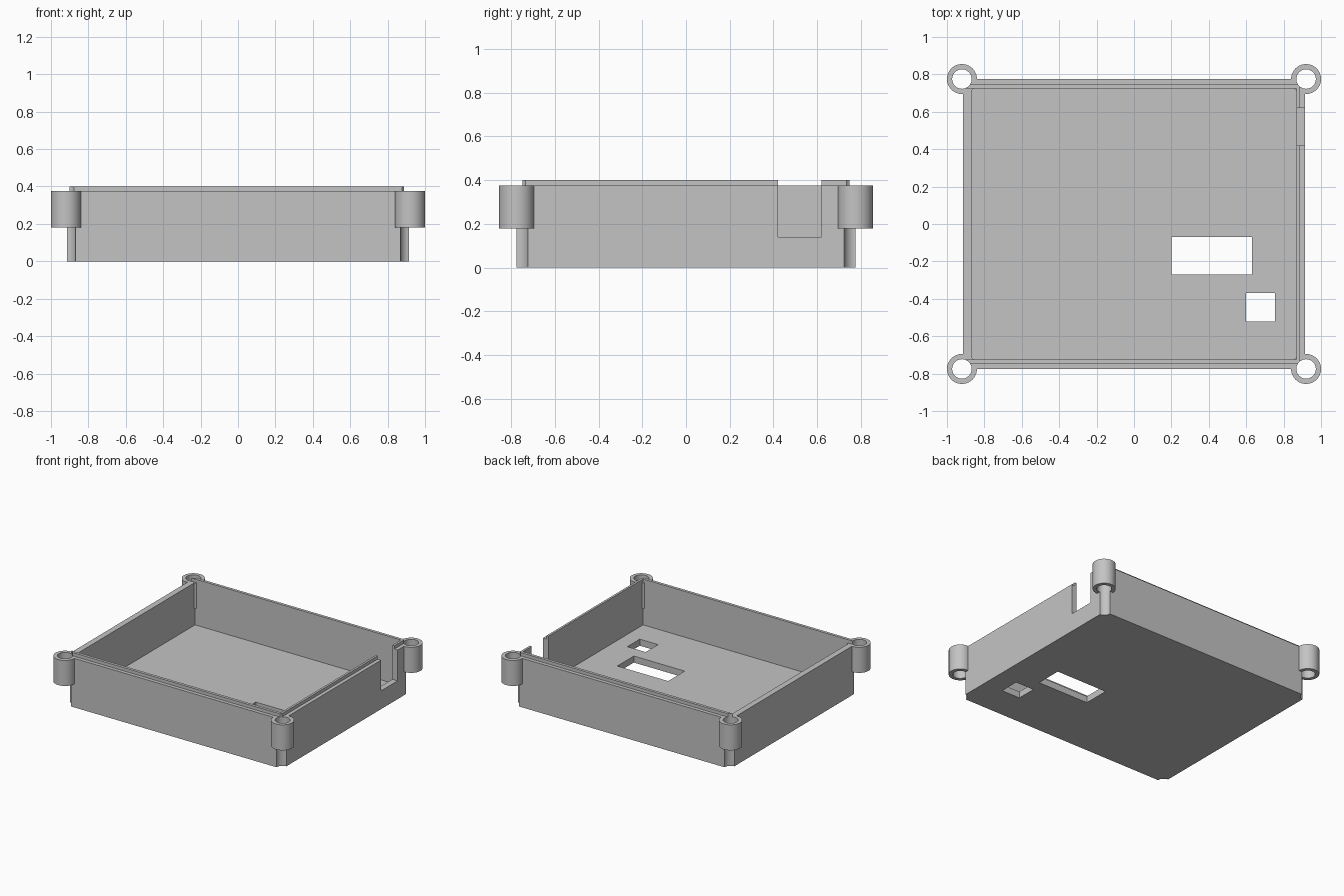
import bpy
import math

scene_cube = bpy.data.objects.get("Cube")
if scene_cube:
    bpy.data.objects.remove(scene_cube, do_unlink=True)

# Main sizes
HALF_X, HALF_Y = 0.915, 0.775      # outer walls
IN_X, IN_Y = 0.87, 0.725           # cavity
WALL_TOP, LIP_TOP, FLOOR = 0.375, 0.4, 0.05
BOSS_X, BOSS_Y = 0.92, 0.775
BOSS_R, HOLE_R, BOSS_BASE = 0.08, 0.052, 0.18

grey = bpy.data.materials.new("light grey plastic")
grey.use_nodes = True
COLOUR = (0.55, 0.55, 0.55, 1)
grey.diffuse_color = COLOUR
grey.node_tree.nodes["Principled BSDF"].inputs["Base Color"].default_value = COLOUR


def box(name, x0, x1, y0, y1, z0, z1):
    bpy.ops.mesh.primitive_cube_add(
        size=1, location=((x0 + x1) / 2, (y0 + y1) / 2, (z0 + z1) / 2))
    ob = bpy.context.object
    ob.name = name
    ob.scale = (x1 - x0, y1 - y0, z1 - z0)
    bpy.ops.object.transform_apply(location=False, rotation=False, scale=True)
    ob.data.materials.append(grey)
    return ob


def cylinder(name, x, y, r, z0, z1):
    bpy.ops.mesh.primitive_cylinder_add(
        vertices=64, radius=r, depth=z1 - z0, location=(x, y, (z0 + z1) / 2))
    ob = bpy.context.object
    ob.name = name
    ob.data.materials.append(grey)
    return ob


def combine(target, tool, operation):
    """Apply a boolean and remove the tool."""
    mod = target.modifiers.new("bool", "BOOLEAN")
    mod.operation, mod.object, mod.solver = operation, tool, "EXACT"
    bpy.context.view_layer.objects.active = target
    bpy.ops.object.modifier_apply(modifier=mod.name)
    bpy.data.objects.remove(tool, do_unlink=True)


# Open tray
tray = box("enclosure_tray", -HALF_X, HALF_X, -HALF_Y, HALF_Y, 0, WALL_TOP)
combine(tray, box("cavity", -IN_X, IN_X, -IN_Y, IN_Y, FLOOR, 1), "DIFFERENCE")

# Raised lip on three sides, open on the left-hand end
lip = box("lip", -0.9, 0.887, -0.747, 0.747, WALL_TOP - 0.02, LIP_TOP)
combine(lip, box("lip_inside", -1.2, IN_X, -IN_Y, IN_Y, 0, 1), "DIFFERENCE")
combine(tray, lip, "UNION")

# Screw bosses at the corners, with holes running down through the walls
corners = [(sx * BOSS_X, sy * BOSS_Y) for sx in (-1, 1) for sy in (-1, 1)]
for x, y in corners:
    combine(tray, cylinder("boss", x, y, BOSS_R, BOSS_BASE, WALL_TOP), "UNION")
for x, y in corners:
    combine(tray, cylinder("screw_hole", x, y, HOLE_R, -0.1, 1), "DIFFERENCE")

# Cable notch in the side wall, and the two floor windows
for name, *size in (
        ("cable_notch", 0.8, 1.1, 0.42, 0.62, 0.14, 1),
        ("long_window", 0.2, 0.63, -0.27, -0.07, -0.1, 0.1),
        ("square_window", 0.6, 0.755, -0.52, -0.37, -0.1, 0.1)):
    combine(tray, box(name, *size), "DIFFERENCE")

# Smooth round bosses, crisp edges
bpy.ops.object.select_all(action="DESELECT")
tray.select_set(True)
bpy.context.view_layer.objects.active = tray
bpy.ops.object.shade_smooth_by_angle(angle=math.radians(30))
